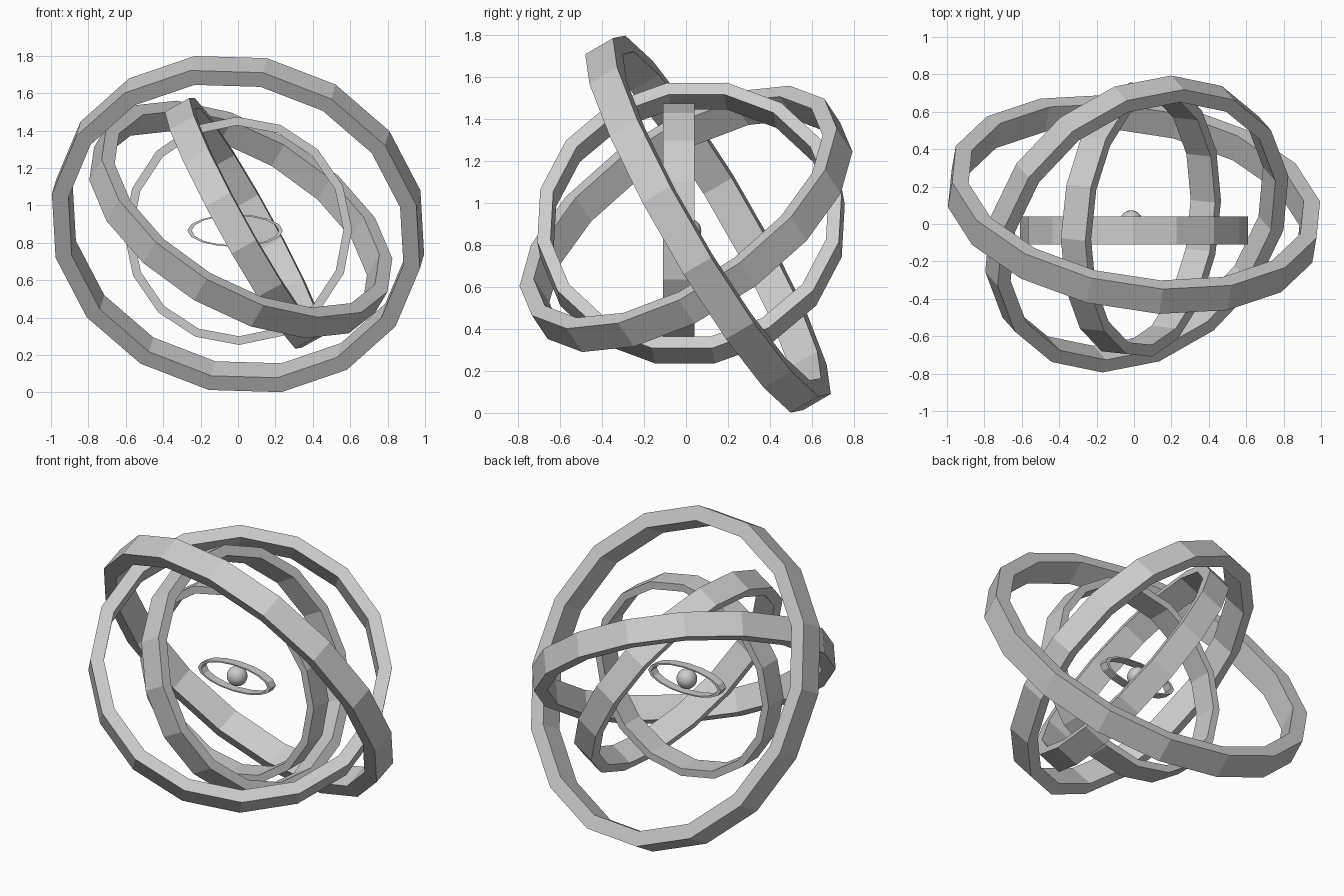
import bpy, bmesh, math
from mathutils import Vector

if "Cube" in bpy.data.objects:
    bpy.data.objects.remove(bpy.data.objects["Cube"])

SIDES = 16


def ring(name, centre, u, v, radius, width, wall, phase=0.0, squash=1.0):
    """Flat-faced hoop lying in the plane of u and v; squash flattens it along v."""
    c = Vector(centre)
    v = Vector(v).normalized()
    u = Vector(u)
    u = (u - u.dot(v) * v).normalized()
    n = u.cross(v)
    # rectangular cross-section: (radius, offset along the axis)
    h = width / 2
    section = [(radius, -h), (radius, h), (radius - wall, h), (radius - wall, -h)]
    bm = bmesh.new()
    loops = []
    for i in range(SIDES):
        a = 2 * math.pi * (i + phase) / SIDES
        d = u * math.cos(a) + v * (math.sin(a) * squash)
        loops.append([bm.verts.new(c + d * r + n * o) for r, o in section])
    for i in range(SIDES):
        p, q = loops[i], loops[(i + 1) % SIDES]
        for k in range(4):
            m = (k + 1) % 4
            bm.faces.new((p[k], q[k], q[m], p[m]))
    bmesh.ops.recalc_face_normals(bm, faces=bm.faces[:])
    mesh = bpy.data.meshes.new(name)
    bm.to_mesh(mesh)
    bm.free()
    obj = bpy.data.objects.new(name, mesh)
    bpy.context.collection.objects.link(obj)
    return obj


# Nested hoops, largest to smallest
ring("outer_ring", (0, 0.105, 0.90), (0.985, -0.15, -0.03), (-0.05, -0.497, 0.867),
     1.005, 0.155, 0.09, phase=0.5)
ring("second_ring", (0.015, 0, 0.925), (-0.786, -0.617, 0.055), (-0.433, 0.61, 0.664),
     0.872, 0.15, 0.078)
ring("third_ring", (0.037, 0.024, 0.905), (0.08, 0.995, 0.044), (-0.482, 0.05, 0.876),
     0.737, 0.15, 0.064, phase=0.5)
ring("inner_ring", (0, -0.035, 0.864), (1, 0, 0.01), (-0.01, 0, 1),
     0.61, 0.15, 0.046)

# Flattened hoop around the core
ring("core_ring", (-0.015, 0.01, 0.865), (1, 0, 0), (0, 0, 1),
     0.255, 0.055, 0.022, squash=0.34)

# Core ball
bpy.ops.mesh.primitive_uv_sphere_add(segments=24, ring_count=12, radius=0.06,
                                     location=(-0.015, 0.013, 0.867))
core = bpy.context.object
core.name = "core_ball"
bpy.ops.object.shade_smooth()
